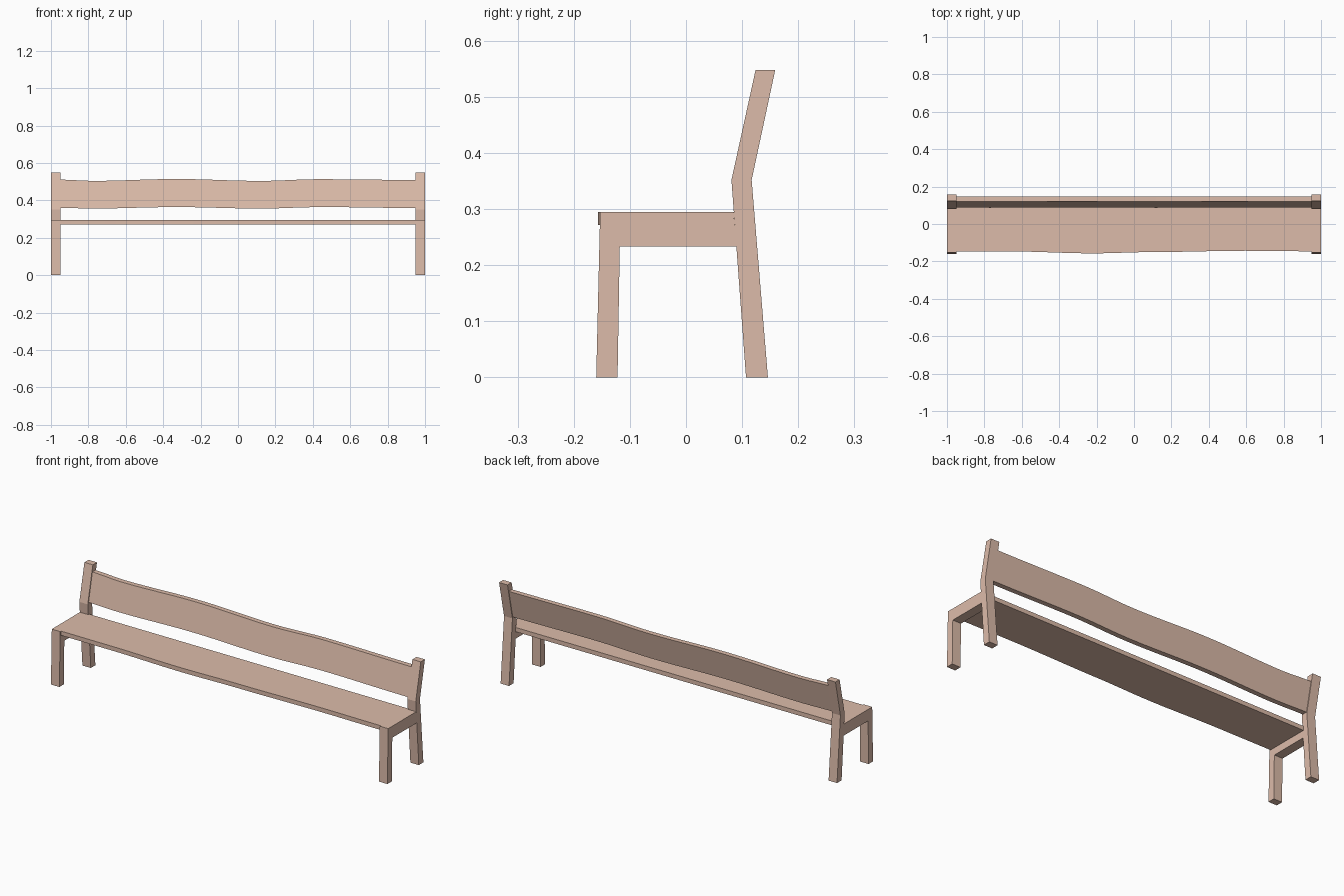
import bpy, bmesh, math

if "Cube" in bpy.data.objects:
    bpy.data.objects.remove(bpy.data.objects["Cube"])

wood = bpy.data.materials.new("wood")
wood.diffuse_color = (0.72, 0.50, 0.40, 1)
wood.use_nodes = True
wood.node_tree.nodes["Principled BSDF"].inputs["Base Color"].default_value = wood.diffuse_color


def loft(name, sections):
    """Skin matching rings of points and cap both ends."""
    bm = bmesh.new()
    rings = [[bm.verts.new(p) for p in s] for s in sections]
    for a, b in zip(rings, rings[1:]):
        for i in range(len(a)):
            j = (i + 1) % len(a)
            bm.faces.new((a[i], a[j], b[j], b[i]))
    bm.faces.new(rings[0])
    bm.faces.new(rings[-1])
    bmesh.ops.recalc_face_normals(bm, faces=bm.faces)
    mesh = bpy.data.meshes.new(name)
    bm.to_mesh(mesh)
    bm.free()
    mesh.materials.append(wood)
    obj = bpy.data.objects.new(name, mesh)
    bpy.context.collection.objects.link(obj)
    return obj


def side_part(name, profile):
    """Extrude a side (y, z) profile across the frame width at both ends."""
    for side, s in (("left", -1), ("right", 1)):
        loft(f"{side}_{name}", [[(s * x, y, z) for y, z in profile] for x in (0.95, 1.0)])


def wave(x, knots):
    """Ease between knots to give a gently wavy natural edge."""
    for (x0, v0), (x1, v1) in zip(knots, knots[1:]):
        if x <= x1:
            t = (x - x0) / (x1 - x0)
            return v0 + (v1 - v0) * (1 - math.cos(math.pi * t)) / 2
    return knots[-1][1]


# End frames: front legs, cranked back posts and side rails
side_part("front_leg", [(-0.16, 0), (-0.122, 0), (-0.117, 0.295), (-0.153, 0.295)])
side_part("back_post", [(0.107, 0), (0.146, 0), (0.117, 0.352),
                        (0.159, 0.548), (0.124, 0.548), (0.081, 0.352)])
side_part("side_rail", [(-0.118, 0.233), (0.09, 0.233), (0.085, 0.295), (-0.117, 0.295)])

xs = [-0.95 + 1.9 * i / 32 for i in range(33)]

# Seat plank with a wavy front edge
front = [(-0.95, -0.146), (-0.65, -0.147), (-0.22, -0.157), (0.1, -0.150),
         (0.6, -0.143), (0.95, -0.146)]
loft("seat", [[(x, wave(x, front), 0.272), (x, 0.093, 0.272),
               (x, 0.093, 0.295), (x, wave(x, front), 0.295)] for x in xs])

# Backrest plank leaning with the posts, with wavy top and bottom edges
top = [(-0.95, 0.511), (-0.78, 0.504), (-0.33, 0.514), (0.12, 0.504),
       (0.43, 0.513), (0.95, 0.509)]
bottom = [(-0.95, 0.360), (-0.78, 0.356), (-0.33, 0.364), (0.12, 0.356),
          (0.45, 0.364), (0.95, 0.359)]


def lean(z):
    return 0.086 + (z - 0.352) * 0.217


sections = []
for x in xs:
    b, t = wave(x, bottom), wave(x, top)
    sections.append([(x, lean(b), b), (x, lean(b) + 0.027, b),
                     (x, lean(t) + 0.027, t), (x, lean(t), t)])
loft("backrest", sections)
